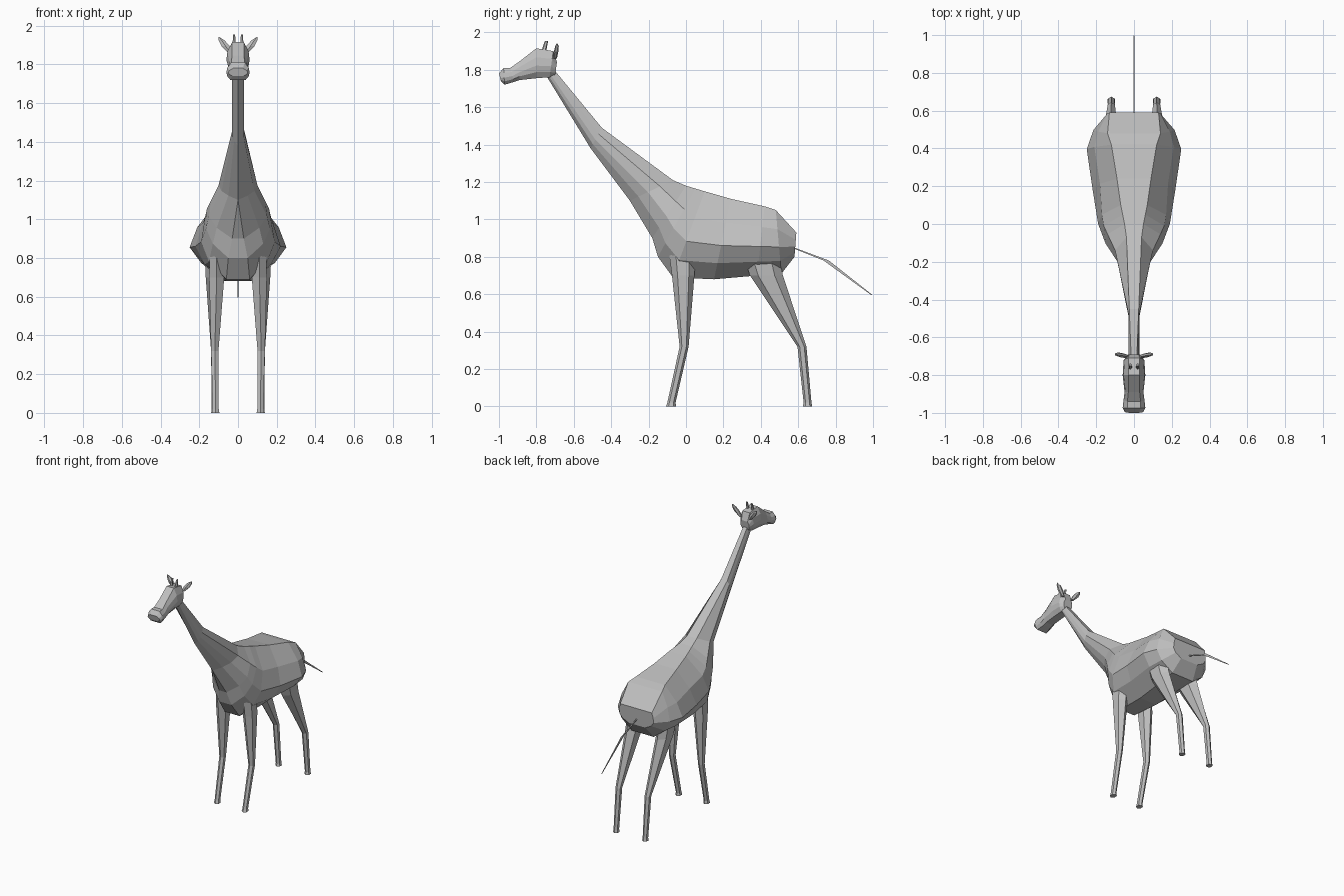
import bpy
import bmesh
import math

cube = bpy.data.objects.get("Cube")
if cube:
    bpy.data.objects.remove(cube, do_unlink=True)

# Single flat grey coat
coat = bpy.data.materials.new("grey coat")
coat.use_nodes = True
grey = (0.52, 0.52, 0.52, 1)
coat.diffuse_color = grey
shader = coat.node_tree.nodes["Principled BSDF"]
shader.inputs["Base Color"].default_value = grey
shader.inputs["Roughness"].default_value = 0.8


def loft(name, rings):
    """Skin a list of closed rings with quads and cap both ends."""
    bm = bmesh.new()
    loops = [[bm.verts.new(point) for point in ring] for ring in rings]
    for first, second in zip(loops, loops[1:]):
        count = len(first)
        for i in range(count):
            j = (i + 1) % count
            bm.faces.new((first[i], first[j], second[j], second[i]))
    bm.faces.new(loops[0])
    bm.faces.new(loops[-1])
    bmesh.ops.remove_doubles(bm, verts=bm.verts, dist=0.0005)
    bmesh.ops.recalc_face_normals(bm, faces=bm.faces)
    mesh = bpy.data.meshes.new(name)
    bm.to_mesh(mesh)
    bm.free()
    mesh.materials.append(coat)
    obj = bpy.data.objects.new(name, mesh)
    bpy.context.collection.objects.link(obj)
    return obj


LEVELS = (0, 0.3, 0.58, 0.8, 1)


def section(top_y, top_z, low_y, low_z, *widths):
    """Symmetrical ring between a top and a bottom point, with half widths per level."""
    half = []
    for level, width in zip(LEVELS, widths):
        y = top_y + (low_y - top_y) * level
        z = top_z + (low_z - top_z) * level
        half.append((width, y, z))
    return half + [(-x, y, z) for x, y, z in reversed(half)]


def tube(name, stations, sides=6, mirror=1):
    """Tapered limb from stations of centre and horizontal radii."""
    rings = []
    for x, y, z, rx, ry in stations:
        ring = []
        for i in range(sides):
            angle = math.tau * (i + 0.5) / sides
            ring.append((mirror * (x + rx * math.cos(angle)),
                         y + ry * math.sin(angle), z))
        rings.append(ring)
    return loft(name, rings)


# Neck and trunk, from the throat to the rump
trunk = [
    (-.705, 1.80, -.745, 1.765, .015, .025, .03, .025, 0),
    (-.45, 1.49, -.51, 1.38, .025, .03, .03, .02, 0),
    (-.07, 1.21, -.30, 1.10, .04, .1, .085, .05, 0),
    (0, 1.18, -.18, .90, .05, .14, .15, .11, .03),
    (.05, 1.165, -.15, .80, .06, .16, .165, .13, .05),
    (.1, 1.15, -.07, .69, .07, .17, .19, .15, .06),
    (.24, 1.11, .15, .68, .09, .18, .22, .17, .07),
    (.42, 1.07, .38, .70, .12, .21, .25, .19, .08),
    (.48, 1.05, .51, .71, .14, .19, .215, .18, .09),
    (.59, .93, .58, .80, .13, .14, .14, .12, .07),
]
loft("neck_and_body", [section(*ring) for ring in trunk])

# Head, from the back of the skull to the lips
skull = [
    (-.69, 1.84, -.70, 1.77, .025, .035, .035, .03, .02),
    (-.71, 1.90, -.73, 1.76, .03, .05, .055, .05, .03),
    (-.80, 1.915, -.80, 1.755, .03, .055, .06, .05, .03),
    (-.89, 1.845, -.89, 1.745, .03, .045, .05, .05, .03),
    (-.94, 1.81, -.92, 1.735, .035, .05, .055, .05, .03),
    (-.975, 1.81, -.97, 1.72, .035, .055, .06, .055, .04),
    (-1, 1.78, -.99, 1.74, .025, .045, .05, .045, .03),
]
loft("head", [section(*ring) for ring in skull])

# Paired parts: legs, ears and horns
pairs = {
    "front_leg": [
        (.11, -.02, .85, .04, .075), (.11, -.015, .70, .045, .06),
        (.12, -.01, .32, .022, .024), (.115, -.078, .02, .018, .022),
        (.115, -.08, 0, .022, .027)],
    "back_leg": [
        (.13, .39, .85, .05, .1), (.125, .43, .70, .048, .088),
        (.12, .62, .32, .022, .024), (.12, .65, .02, .018, .021),
        (.12, .65, 0, .022, .025)],
    "ear": [
        (.04, -.70, 1.86, .012, .01), (.065, -.695, 1.895, .024, .012),
        (.085, -.69, 1.925, .017, .01), (.098, -.69, 1.94, .003, .003)],
    "horn": [
        (.02, -.76, 1.90, .01, .013), (.02, -.75, 1.94, .007, .01),
        (.02, -.745, 1.955, .006, .008)],
}
for part, stations in pairs.items():
    for side, mirror in (("left", 1), ("right", -1)):
        tube(side + "_" + part, stations, mirror=mirror)

# Thin tail trailing behind the rump
tube("tail", [(0, .57, .85, .005, .012), (0, .75, .78, .005, .02),
              (0, .995, .595, .002, .005)], sides=4)
